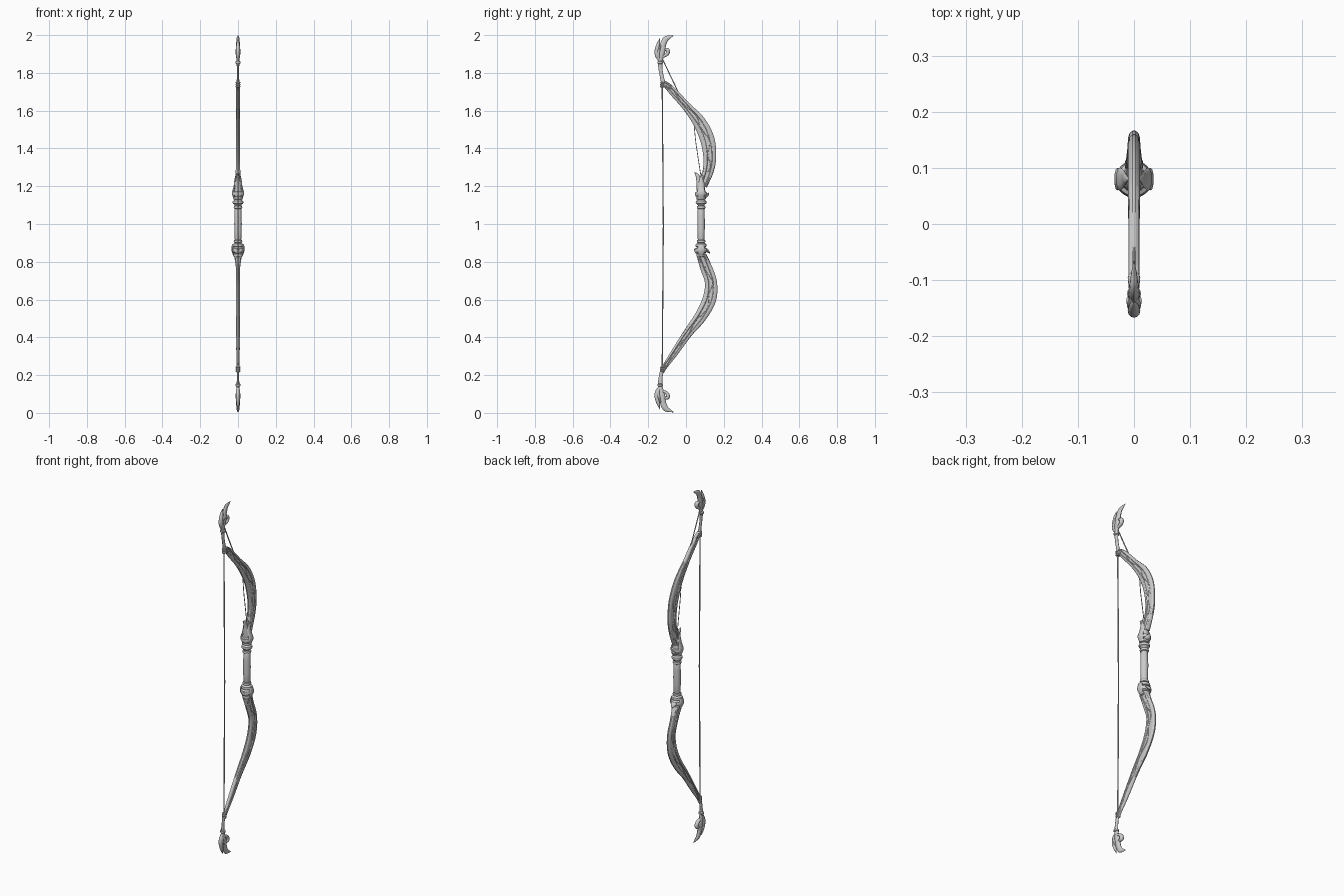
import bpy, math
from mathutils import Vector

if "Cube" in bpy.data.objects:
    bpy.data.objects.remove(bpy.data.objects["Cube"])

GRIP_Y = 0.08


def spline(pts, n):
    """Catmull-Rom interpolation of tuples."""
    v = [Vector(p) for p in pts]
    v = [v[0] * 2 - v[1]] + v + [v[-1] * 2 - v[-2]]
    out = []
    for i in range(1, len(v) - 2):
        a, b, c, d = v[i - 1:i + 3]
        for k in range(n):
            t = k / n
            out.append(0.5 * (2 * b + (c - a) * t + (2 * a - 5 * b + 4 * c - d) * t * t
                              + (3 * b - a - 3 * c + d) * t ** 3))
    out.append(v[-2])
    return out


def make(name, verts, faces, loc=(0, 0, 0), rot=0, angle=40):
    me = bpy.data.meshes.new(name)
    me.from_pydata(verts, [], faces)
    ob = bpy.data.objects.new(name, me)
    bpy.context.collection.objects.link(ob)
    ob.location, ob.rotation_euler.z = loc, rot
    bpy.ops.object.select_all(action='DESELECT')
    ob.select_set(True)
    bpy.context.view_layer.objects.active = ob
    bpy.ops.object.mode_set(mode='EDIT')
    bpy.ops.mesh.select_all(action='SELECT')
    bpy.ops.mesh.normals_make_consistent(inside=False)
    bpy.ops.object.mode_set(mode='OBJECT')
    bpy.ops.object.shade_smooth_by_angle(angle=math.radians(angle))
    return ob


def skin(rings):
    """Vertices and faces of a capped tube from rings of points."""
    s = len(rings[0])
    verts = [p for r in rings for p in r]
    faces = [(i * s + j, i * s + (j + 1) % s, (i + 1) * s + (j + 1) % s, (i + 1) * s + j)
             for i in range(len(rings) - 1) for j in range(s)]
    faces += [tuple(range(s)), tuple(range(len(verts) - s, len(verts)))]
    return verts, faces


ROUND = [(math.cos(k * math.pi / 6), math.sin(k * math.pi / 6)) for k in range(12)]
# limb section: narrow edges, raised shoulder bands and a shallow central channel
HALF = [(1, 0.25), (0.85, 0.75), (0.6, 1), (0.42, 0.95), (0.32, 0.7),
        (-0.32, 0.7), (-0.42, 0.95), (-0.6, 1), (-0.85, 0.75), (-1, 0.25)]
CARVED = HALF + [(a, -b) for a, b in reversed(HALF)]


def normals(path):
    out = []
    for i in range(len(path)):
        d = path[min(i + 1, len(path) - 1)] - path[max(i - 1, 0)]
        out.append(Vector((-d[1], d[0])).normalized())
    return out


def sweep(name, pts, section=ROUND, n=8, **kw):
    """Sweep a section along (y, z, half width, half thickness in x)."""
    path = spline(pts, n)
    rings = [[(b * max(p[3], .0005), p[0] + q[0] * a * max(p[2], .0005),
               p[1] + q[1] * a * max(p[2], .0005)) for a, b in section]
             for p, q in zip(path, normals(path))]
    return make(name, *skin(rings), **kw)


def lathe(name, prof, y=GRIP_Y, steps=32, **kw):
    rings = [[(r * math.cos(2 * math.pi * k / steps), y + r * math.sin(2 * math.pi * k / steps), z)
              for k in range(steps)] for r, z in prof]
    return make(name, *skin(rings), **kw)


def tube(name, pts, r):
    cu = bpy.data.curves.new(name, 'CURVE')
    cu.dimensions, cu.bevel_depth, cu.bevel_resolution, cu.use_fill_caps = '3D', r, 1, True
    sp = cu.splines.new('POLY')
    sp.points.add(len(pts) - 1)
    for q, p in zip(sp.points, pts):
        q.co = (*p, 1)
    ob = bpy.data.objects.new(name, cu)
    bpy.context.collection.objects.link(ob)
    return ob


# limbs
upper = [(-.125, 1.748, .010, .007), (-.105, 1.737, .016, .009), (-.068, 1.70, .021, .01),
         (0, 1.625, .023, .010), (.070, 1.54, .034, .011), (.112, 1.45, .038, .011),
         (.126, 1.355, .034, .011), (.117, 1.28, .029, .012), (.09, 1.20, .021, .016)]
lower = [(.082, .835, .026, .02), (.106, .77, .031, .011), (.132, .69, .032, .011),
         (.123, .60, .036, .011), (.077, .51, .032, .011), (.008, .42, .024, .010),
         (-.06, .32, .019, .009), (-.115, .24, .013, .007), (-.125, .215, .010, .007)]
for label, pts in (("upper", upper), ("lower", lower)):
    sweep(label + "_limb", pts, CARVED, n=10, angle=30)
    # long carved vine in the channel on both faces
    path = spline(pts, 10)
    nor = normals(path)
    for side, tag in ((1, "right"), (-1, "left")):
        vine = [(side * p[3] * .7, p[0] + q[0] * p[2] * .25 * math.sin(i * .4),
                 p[1] + q[1] * p[2] * .25 * math.sin(i * .4))
                for i, (p, q) in enumerate(zip(path, nor)) if 8 < i < 72]
        tube(f"{label}_vine_{tag}", vine, .0022)

# tips: upper and lower are near mirror images
for label, f in (("upper", lambda z: z), ("lower", lambda z: 2.002 - z if z > 1.78 else 1.97 - z)):
    def tip(name, pts, **kw):
        sweep(f"{label}_{name}", [(p[0], f(p[1]), *p[2:]) for p in pts], **kw)
    tip("neck", [(-.116, 1.73, .013, .008), (-.130, 1.79, .010, .006), (-.137, 1.85, .012, .007),
                 (-.130, 1.91, .018, .010)])
    tip("tip_horn", [(-.135, 1.87, .009, .008), (-.127, 1.91, .016, .011), (-.121, 1.95, .016, .010),
                     (-.108, 1.978, .015, .008), (-.088, 1.989, .009, .005), (-.066, 1.998, .001, .001)])
    tip("tip_leaf", [(-.138, 1.855, .002, .003), (-.152, 1.89, .011, .010), (-.154, 1.92, .012, .011),
                     (-.146, 1.955, .008, .008), (-.138, 1.985, 0, 0)])
    tip("tip_side_leaf", [(-.142, 1.87, .006, .008), (-.148, 1.90, .010, .012),
                          (-.138, 1.935, .007, .011), (-.128, 1.96, 0, .002)])
    # curled scroll toward the grip side
    tip("tip_scroll", [(-.128, 1.885, .008, .008), (-.108, 1.893, .008, .010), (-.097, 1.905, .010, .011),
                       (-.097, 1.92, .010, .011), (-.110, 1.924, .007, .009), (-.116, 1.915, .003, .006)])
    zc = f(1.855)
    lathe(label + "_neck_ring", [(.009, zc - .008), (.014, zc - .004), (.014, zc + .004),
                                 (.009, zc + .008)], y=-.137, steps=16)

# handle with turned rings
def bead(r, z, h):
    return [(r * .72, z - h), (r * .93, z - h * .7), (r, z), (r * .93, z + h * .7), (r * .72, z + h)]

grip = [(.018, .92), (.019, .96), (.020, 1.0), (.019, 1.04), (.018, 1.075)]
lathe("grip", bead(.025, .835, .010) + bead(.033, .861, .014) + bead(.030, .887, .010)
      + bead(.023, .908, .008) + grip + bead(.023, 1.088, .009) + bead(.029, 1.115, .010)
      + bead(.026, 1.137, .008) + bead(.032, 1.160, .012)
      + [(.021, 1.18), (.022, 1.20), (.020, 1.22), (.008, 1.235)])

# collar leaves wrapped around the limb roots, as (radius, height) profiles
centre = (0, GRIP_Y, 0)
for name, rot in (("left", math.pi / 2), ("right", -math.pi / 2)):
    sweep("upper_collar_leaf_" + name, [(.020, 1.14, .006, .015), (.025, 1.165, .007, .021),
          (.018, 1.20, .005, .015), (.014, 1.24, .004, .008), (.009, 1.27, 0, 0)],
          loc=centre, rot=rot)
    sweep("lower_collar_leaf_" + name, [(.026, .89, .006, .014), (.030, .865, .005, .02),
          (.025, .845, .005, .016), (.020, .825, 0, 0)], loc=centre, rot=rot)
sweep("upper_back_spike", [(-.008, 1.15, .014, .016), (-.010, 1.20, .014, .015),
      (-.013, 1.235, .013, .010), (-.023, 1.262, .008, .006), (-.037, 1.272, 0, 0)], loc=centre)
sweep("upper_back_spike_tall", [(-.004, 1.20, .010, .010), (.002, 1.24, .009, .007),
      (.009, 1.28, 0, 0)], loc=centre)
# flared collar tips: (name, reach, height, vertical direction)
for name, r, z, s in (("upper_front_leaf", 1, 1.160, 1), ("upper_back_leaf", -.75, 1.160, 1),
                      ("lower_front_leaf", 1.1, .850, -1), ("lower_back_leaf", -.85, .862, 1)):
    sweep(name, [(.018 * r, z - .016 * s, .007, .018), (.028 * r, z - .012 * s, .007, .016),
                 (.036 * r, z - .002 * s, .006, .011), (.043 * r, z + .008 * s, 0, 0)], loc=centre)

# bowstring, nock wrappings and thin stay strings
tube("bowstring", [(0, -.126, 1.74), (0, -.120, .99), (0, -.126, .23)], .0035)
for label, z0 in (("upper", 1.728), ("lower", .222)):
    for k in range(3):
        z = z0 + k * .010
        lathe(f"{label}_nock_wrap_{k}", [(.009, z - .005), (.0125, z - .002), (.0125, z + .002),
                                         (.009, z + .005)], y=-.124, steps=16)
tube("upper_stay_string", [(0, -.130, 1.885), (0, -.085, 1.79), (0, -.030, 1.675)], .003)
tube("inner_stay_string", [(0, .040, 1.55), (0, .052, 1.43), (0, .078, 1.26)], .0022)
